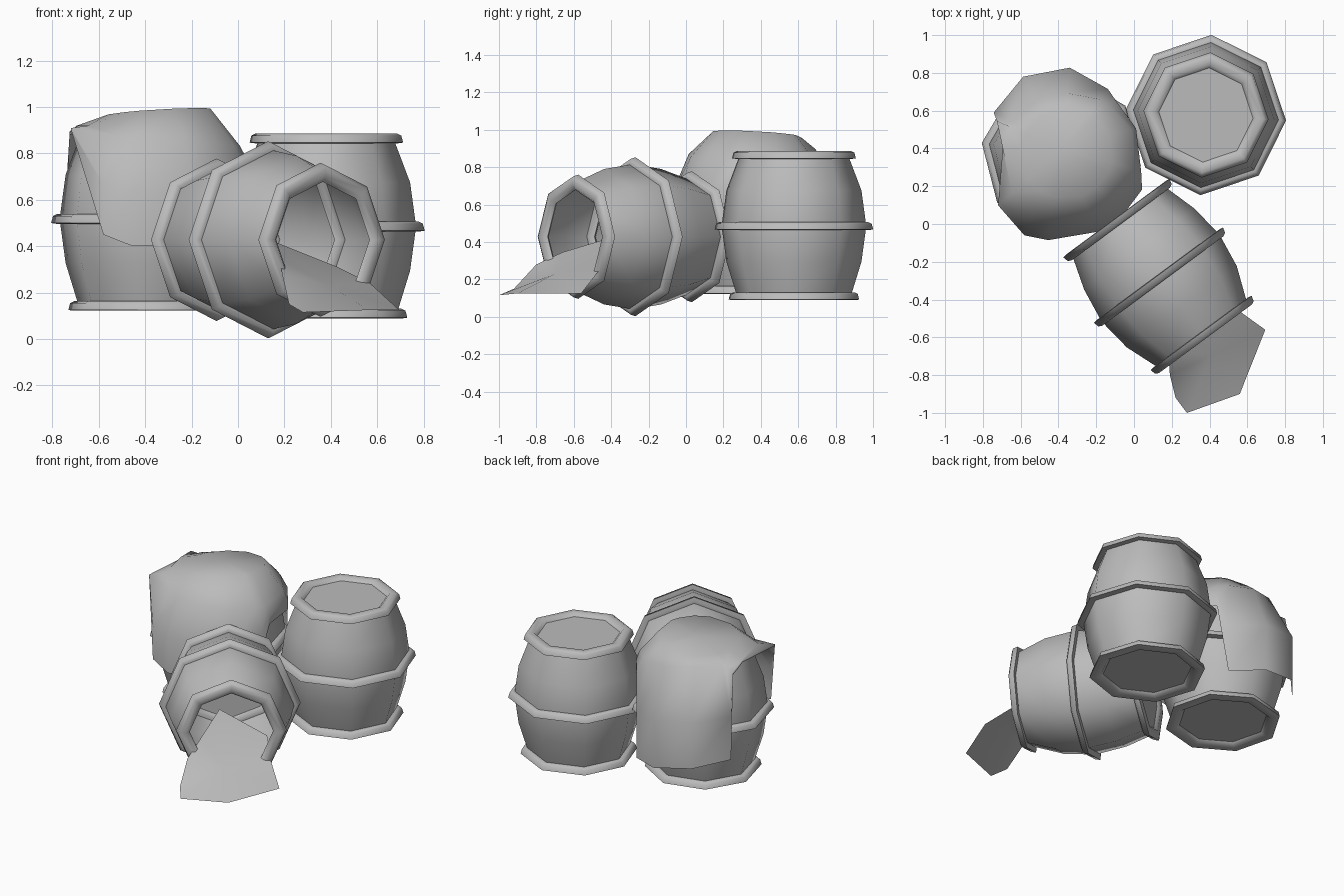
import bpy, bmesh
from math import cos, sin, pi, radians
from mathutils import Matrix, Vector

cube = bpy.data.objects.get("Cube")
if cube:
    bpy.data.objects.remove(cube, do_unlink=True)

GREY = (0.5, 0.5, 0.5, 1)
mat = bpy.data.materials.new("plain grey")
mat.use_nodes = True
mat.diffuse_color = GREY
mat.node_tree.nodes["Principled BSDF"].inputs["Base Color"].default_value = GREY
SIDES = 8


def finish(bm, name, matrix=Matrix(), smooth=60, recalc=True):
    if recalc:
        bmesh.ops.recalc_face_normals(bm, faces=bm.faces)
    mesh = bpy.data.meshes.new(name)
    bm.to_mesh(mesh)
    bm.free()
    mesh.materials.append(mat)
    obj = bpy.data.objects.new(name, mesh)
    obj.matrix_world = matrix
    bpy.context.collection.objects.link(obj)
    bpy.ops.object.select_all(action="DESELECT")
    obj.select_set(True)
    bpy.context.view_layer.objects.active = obj
    bpy.ops.object.shade_smooth_by_angle(angle=radians(smooth))
    return obj


def ring_of_verts(bm, r, z):
    return [bm.verts.new((r * cos(2 * pi * i / SIDES), r * sin(2 * pi * i / SIDES), z))
            for i in range(SIDES)]


def bridge(bm, a, b):
    n = len(a)
    for i in range(n):
        j = (i + 1) % n
        bm.faces.new((a[i], a[j], b[j], b[i]))


# Barrel body: bulging staves with flat ends, the top optionally open
STAVES = [(0.305, -0.375), (0.362, -0.19), (0.388, 0), (0.362, 0.19), (0.29, 0.38)]
# Hoops: centre radius and height
HOOPS = {"bottom": (0.308, -0.375), "middle": (0.383, 0), "top": (0.29, 0.38)}
# Hoop section, slightly wider at its lower edge
SECTION = [(0.042, -0.018), (0.034, 0.012), (0.016, 0.021),
           (-0.02, 0.021), (-0.04, 0), (-0.02, -0.021), (0.02, -0.021)]


def barrel(name, matrix, lid=True, hoops=("bottom", "middle", "top")):
    bm = bmesh.new()
    rows = [ring_of_verts(bm, r, z) for r, z in STAVES]
    for a, b in zip(rows, rows[1:]):
        bridge(bm, a, b)
    bm.faces.new(rows[0][::-1])
    if lid:
        bm.faces.new(rows[-1])
    finish(bm, name + "_body", matrix, recalc=False)
    for part in hoops:
        radius, height = HOOPS[part]
        bm = bmesh.new()
        loops = [ring_of_verts(bm, radius + dr, height + dz) for dr, dz in SECTION]
        for a, b in zip(loops, loops[1:] + loops[:1]):
            bridge(bm, a, b)
        finish(bm, f"{name}_{part}_hoop", matrix)


def standing(x, y, z, turn):
    return Matrix.Translation((x, y, z)) @ Matrix.Rotation(radians(turn), 4, "Z")


barrel("upright_barrel", standing(0.381, 0.577, 0.485, -4))
# The cloth hides this top, so it needs no upper hoop
barrel("covered_barrel", standing(-0.385, 0.37, 0.518, -8), hoops=("bottom", "middle"))

# Barrel lying on its side, open end toward the front
axis = Vector((0.594, -0.805, 0)).normalized()
up = Vector((0, 0, 1))
lying = Matrix((up, axis.cross(up), axis)).transposed().to_4x4()
barrel("lying_barrel", Matrix.Translation((0.14, -0.285, 0.428)) @ lying, lid=False)

# Cloth draped over a barrel: angle, hem radius, hem height
HEM = [(15, .41, .72), (42, .385, .7), (52, .4, .24), (84, .43, .27), (118, .43, .31),
       (152, .405, .34), (157, .37, .88), (180, .31, .9), (222, .45, .9),
       (247, .5, .45), (262, .49, .4), (293, .48, .41), (313, .48, .45),
       (333, .48, .55), (344, .44, .72)]
CLOTH = Vector((-0.385, 0.4, 0))
bm = bmesh.new()
top = bm.verts.new(CLOTH + up * 0.982)
rows = [[], [], [], []]
for degrees, radius, hem in HEM:
    a = radians(degrees)
    direction = Vector((cos(a), sin(a), 0))
    lean = cos(a + 0.7)    # the crown leans toward the front right
    crown = 0.972 + 0.024 * lean
    shoulder = max(hem + 0.02, 0.865 - 0.035 * cos(a) + 0.035 * max(0, sin(a)))
    middle = (shoulder + hem) / 2
    shoulder_radius = min(radius, 0.36 + 0.055 * lean - 0.035 * max(0, sin(a)))
    for row, r, z in zip(rows, (0.24 + 0.04 * lean, shoulder_radius, radius, radius),
                         (crown, shoulder, middle, hem)):
        row.append(bm.verts.new(CLOTH + direction * r + up * z))
n = len(HEM)
for i in range(n):
    bm.faces.new((top, rows[0][i], rows[0][(i + 1) % n]))
for a, b in zip(rows, rows[1:]):
    bridge(bm, b, a)
finish(bm, "draped_cloth", smooth=80)

# Cloth spilling out of the lying barrel
OUTLINE = [(.13, -.38, .43), (.18, -.66, .345), (.19, -.8, .28), (.22, -.92, .15),
           (.28, -1, .115), (.56, -.9, .125), (.695, -.56, .125), (.57, -.47, .24),
           (.43, -.31, .31)]
bm = bmesh.new()
centre = bm.verts.new((0.4, -0.7, 0.23))
edge = [bm.verts.new(p) for p in OUTLINE]
for a, b in zip(edge, edge[1:] + edge[:1]):
    bm.faces.new((centre, a, b))
finish(bm, "spilled_cloth", smooth=80, recalc=False)
